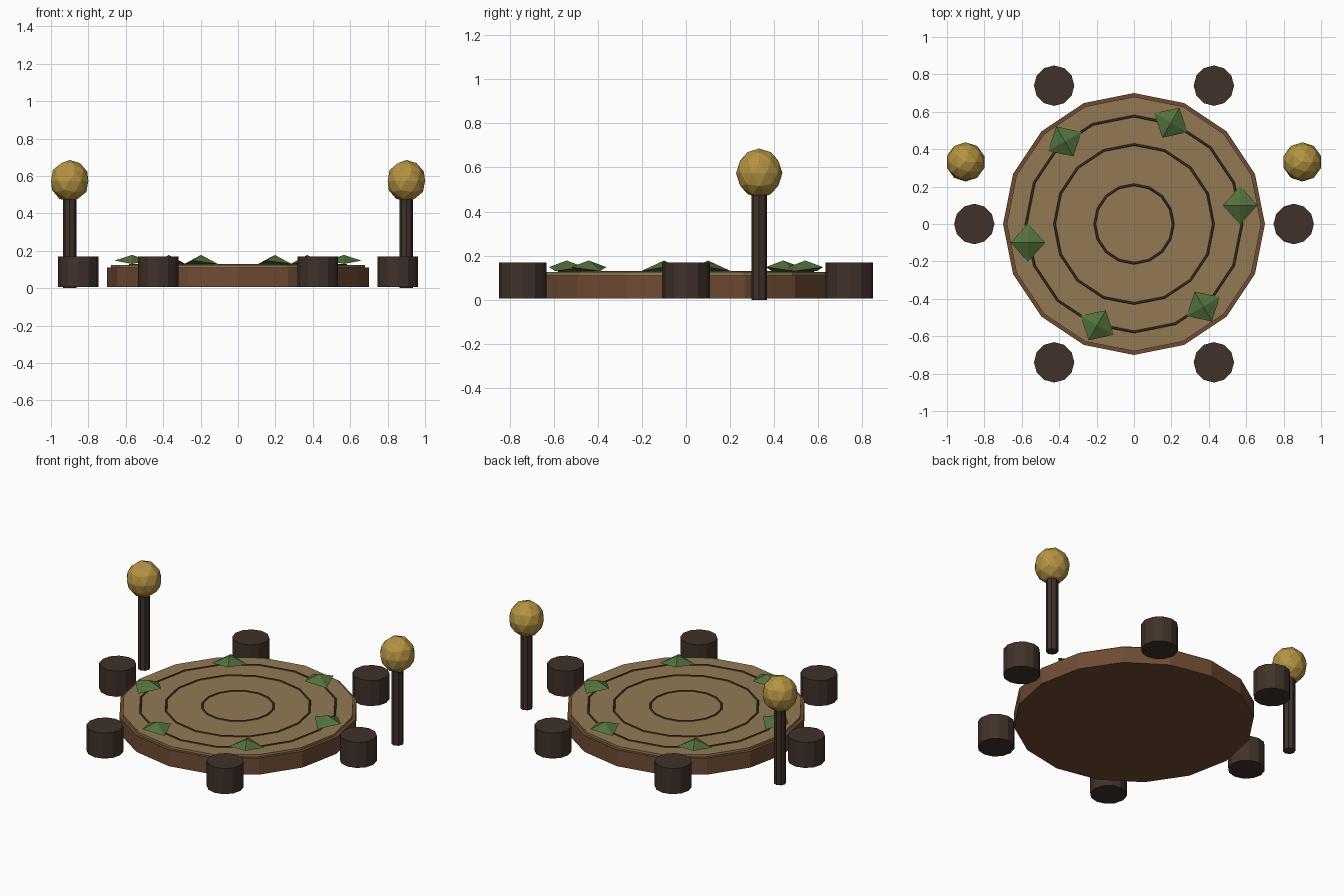
import bpy, bmesh
from math import cos, sin, radians, tau
from mathutils import Matrix, Vector

if "Cube" in bpy.data.objects:
    bpy.data.objects.remove(bpy.data.objects["Cube"])


def material(name, rgb):
    m = bpy.data.materials.new(name)
    m.diffuse_color = (*rgb, 1)
    m.use_nodes = True
    m.node_tree.nodes["Principled BSDF"].inputs["Base Color"].default_value = m.diffuse_color
    return m


BARK = material("bark", (0.16, 0.072, 0.034))
TAN = material("cut_wood", (0.29, 0.195, 0.088))
GROOVE = material("growth_ring", (0.07, 0.042, 0.022))
DARK = material("dark_wood", (0.05, 0.031, 0.023))
GREEN = material("leaf", (0.085, 0.165, 0.045))
GOLD = material("lantern_gold", (0.46, 0.29, 0.055))


def finish(name, bm, mat):
    bmesh.ops.recalc_face_normals(bm, faces=bm.faces)
    me = bpy.data.meshes.new(name)
    bm.to_mesh(me)
    bm.free()
    me.materials.append(mat)
    ob = bpy.data.objects.new(name, me)
    bpy.context.collection.objects.link(ob)
    return ob


def cylinder(name, x, y, z0, z1, r, sides, mat):
    bm = bmesh.new()
    bmesh.ops.create_cone(bm, cap_ends=True, segments=sides, radius1=r, radius2=r,
                          depth=z1 - z0,
                          matrix=Matrix.Translation((x, y, (z0 + z1) / 2)))
    return finish(name, bm, mat)


def ring(name, radius, z, tube, mat, sides=16, tube_sides=6):
    bm = bmesh.new()
    loops = []
    for i in range(sides):
        a = tau * i / sides
        loops.append([bm.verts.new(((radius + tube * cos(t)) * cos(a),
                                    (radius + tube * cos(t)) * sin(a),
                                    z + tube * sin(t)))
                      for t in (tau * j / tube_sides for j in range(tube_sides))])
    for i in range(sides):
        p, q = loops[i], loops[(i + 1) % sides]
        for j in range(tube_sides):
            k = (j + 1) % tube_sides
            bm.faces.new((p[j], q[j], q[k], p[k]))
    return finish(name, bm, mat)


def leaf(name, angle, turn):
    # folded diamond: raised centre, two high tips and two low tips
    bm = bmesh.new()
    place = (Matrix.Translation((0.576 * cos(angle), 0.576 * sin(angle), 0))
             @ Matrix.Rotation(turn, 4, 'Z'))
    pts = [(0, 0, 0.178), (0.092, 0, 0.148), (0, 0.103, 0.13),
           (-0.092, 0, 0.148), (0, -0.103, 0.13)]
    c, e, n, w, s = [bm.verts.new(place @ Vector(p)) for p in pts]
    for f in ((c, e, n), (c, n, w), (c, w, s), (c, s, e), (n, e, s), (s, w, n)):
        bm.faces.new(f)
    return finish(name, bm, GREEN)


# round stump platform with a pale cut top
cylinder("platform", 0, 0, 0.006, 0.111, 0.70, 16, BARK)
cylinder("platform_top", 0, 0, 0.105, 0.125, 0.68, 16, TAN)

# growth rings
for i, r in enumerate((0.21, 0.425, 0.577)):
    ring(f"growth_ring_{i + 1}", r, 0.124, 0.007, GROOVE)

# six leaves around the rim and six stump seats around the platform
for i in range(6):
    turn = radians(60 * i)
    leaf(f"leaf_{i + 1}", turn + radians(10), turn)
    cylinder(f"stump_seat_{i + 1}", 0.854 * cos(turn), 0.854 * sin(turn),
             0.006, 0.17, 0.108, 12, DARK)

# pair of lantern posts
for side, x in (("left", -0.9), ("right", 0.9)):
    cylinder(f"lantern_post_{side}", x, 0.332, 0, 0.5, 0.036, 8, DARK)
    bm = bmesh.new()
    bmesh.ops.create_icosphere(bm, subdivisions=2, radius=0.105,
                               matrix=Matrix.Translation((x, 0.332, 0.574))
                               @ Matrix.Diagonal((1, 1, 1.065, 1)))
    finish(f"lantern_globe_{side}", bm, GOLD)
